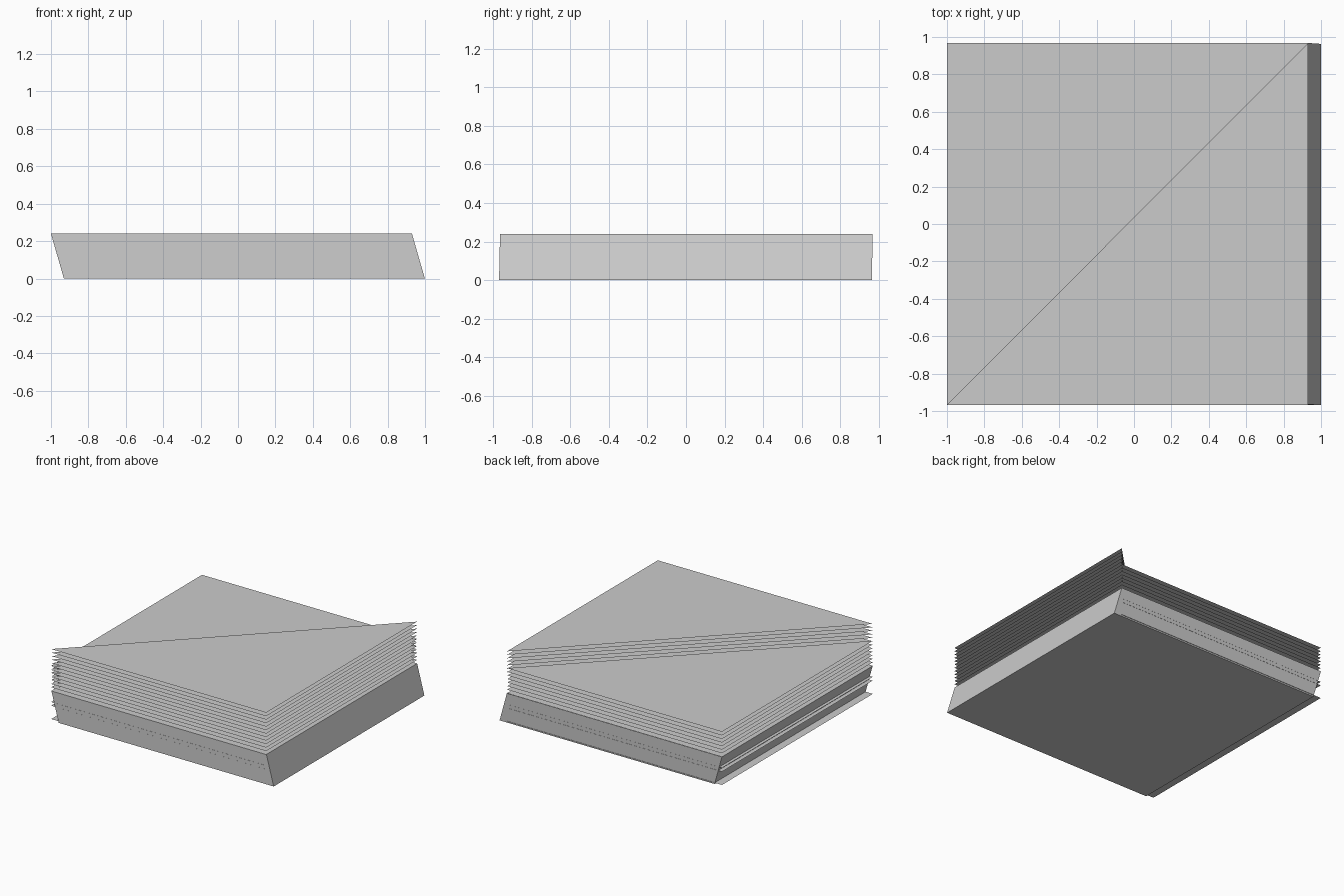
import bpy
import bmesh

if "Cube" in bpy.data.objects:
    bpy.data.objects.remove(bpy.data.objects["Cube"])


def make_object(name, bm):
    mesh = bpy.data.meshes.new(name)
    bm.to_mesh(mesh)
    bm.free()
    ob = bpy.data.objects.new(name, mesh)
    bpy.context.collection.objects.link(ob)
    return ob


# Extent of the upper layers: left, right, front, back
X0, X1, Y0, Y1 = -1.0, 0.93, -0.967, 0.967


def leaning_base():
    # Box whose upper rim is pushed sideways, open at the top under the sheets
    bm = bmesh.new()
    bmesh.ops.create_cube(bm, size=1)
    for v in bm.verts:
        top = v.co.z > 0
        cx, cy = (-0.035, 0.002) if top else (0.034, -0.003)
        v.co = (cx + v.co.x * 1.93, cy + v.co.y * 1.932, 0.24 if top else 0.0)
    lid = [f for f in bm.faces if f.normal.z > 0.9 or f.calc_center_median().z > 0.239]
    bmesh.ops.delete(bm, geom=lid, context='FACES_ONLY')
    make_object("leaning_base", bm)


def triangle_sheets(name, corners, levels):
    # Stack of paper-thin half-square sheets
    bm = bmesh.new()
    for z in levels:
        bm.faces.new([bm.verts.new((x, y, z)) for x, y in corners])
    make_object(name, bm)


leaning_base()

# Front-right halves rise higher than the back-left halves
upper = [0.24 + 0.0283 * i for i in range(13)]
lower = [0.24 + 0.0290 * i for i in range(8)]
triangle_sheets("front_right_sheets", [(X0, Y0), (X1, Y0), (X1, Y1)],
                [0.012, 0.12, 0.15] + upper)
triangle_sheets("back_left_sheets", [(X0, Y0), (X1, Y1), (X0, Y1)],
                [0.012, 0.12, 0.15] + lower)
